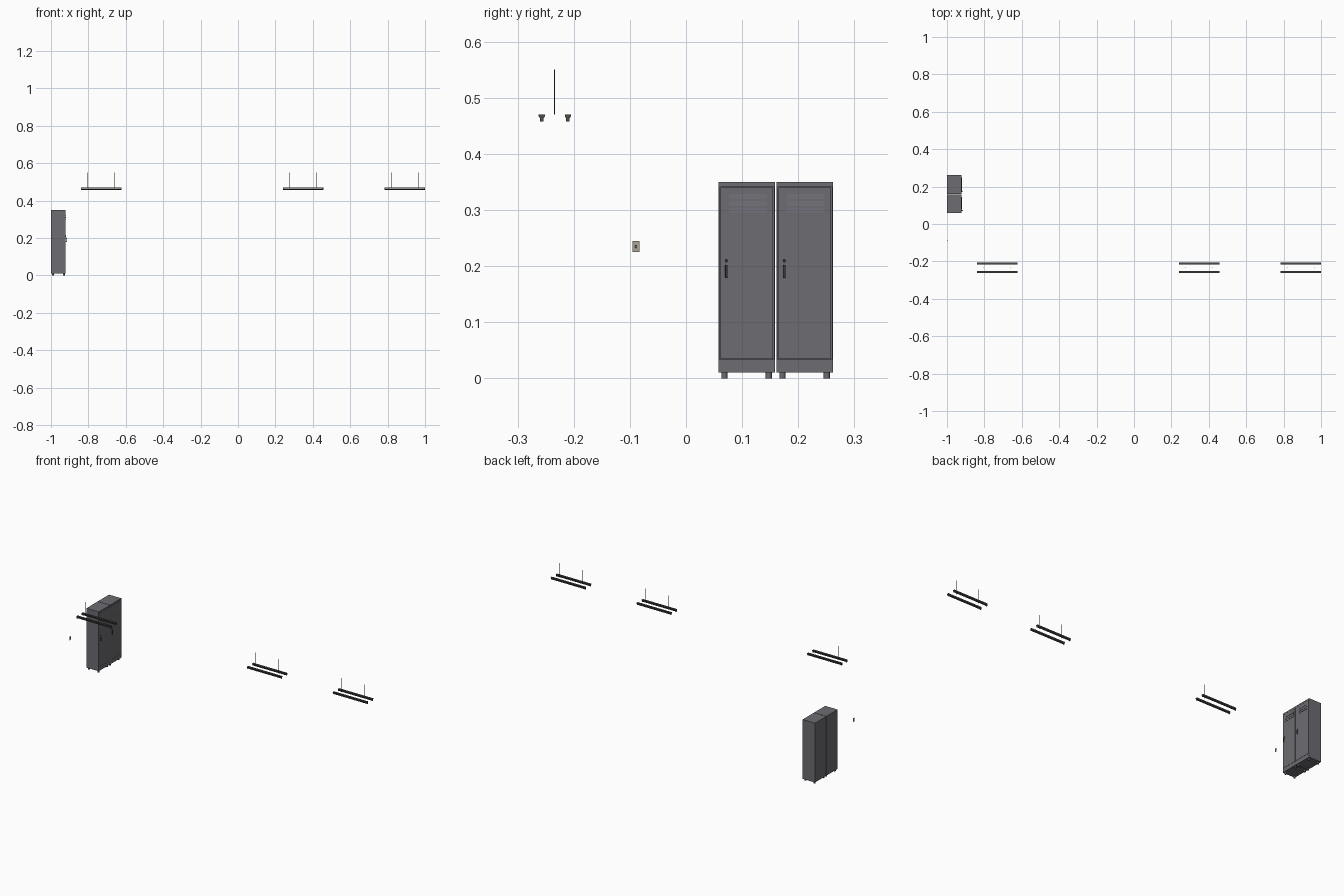
import bpy, bmesh, math
from mathutils import Matrix, Vector

if "Cube" in bpy.data.objects:
    bpy.data.objects.remove(bpy.data.objects["Cube"])


def material(name, rgb):
    m = bpy.data.materials.new(name)
    m.diffuse_color = (*rgb, 1)
    m.use_nodes = True
    m.node_tree.nodes["Principled BSDF"].inputs["Base Color"].default_value = m.diffuse_color
    return m


STEEL = material("steel", (0.15, 0.15, 0.17))
DARK = material("dark", (0.04, 0.04, 0.045))
BEIGE = material("beige", (0.4, 0.37, 0.28))
FIXTURE = material("fixture", (0.07, 0.07, 0.065))


def finish(name, bm, mat, smooth=False):
    bmesh.ops.recalc_face_normals(bm, faces=bm.faces)
    me = bpy.data.meshes.new(name)
    bm.to_mesh(me)
    bm.free()
    me.materials.append(mat)
    ob = bpy.data.objects.new(name, me)
    bpy.context.collection.objects.link(ob)
    if smooth:
        bpy.context.view_layer.objects.active = ob
        ob.select_set(True)
        bpy.ops.object.shade_smooth_by_angle()
        ob.select_set(False)
    return ob


def box(name, x, y, z, mat, bevel=0):
    lo, hi = Vector((x[0], y[0], z[0])), Vector((x[1], y[1], z[1]))
    bm = bmesh.new()
    bmesh.ops.create_cube(bm, size=1, matrix=Matrix.Translation((lo + hi) / 2)
                          @ Matrix.Diagonal((*(hi - lo), 1)))
    if bevel:
        bmesh.ops.bevel(bm, geom=bm.edges[:], offset=bevel, segments=2, profile=0.5, affect='EDGES')
    return finish(name, bm, mat)


def rod(name, a, b, r, mat, n=16):
    a, b = Vector(a), Vector(b)
    rot = (b - a).to_track_quat('Z', 'Y').to_matrix().to_4x4()
    bm = bmesh.new()
    bmesh.ops.create_cone(bm, cap_ends=True, segments=n, radius1=r, radius2=r, depth=(b - a).length,
                          matrix=Matrix.Translation((a + b) / 2) @ rot)
    return finish(name, bm, mat, True)


def extrude(name, pts, vec, mat):
    bm = bmesh.new()
    f = bm.faces.new([bm.verts.new(p) for p in pts])
    new = bmesh.ops.extrude_face_region(bm, geom=[f], use_keep_orig=True)["geom"]
    bmesh.ops.translate(bm, vec=vec, verts=[v for v in new if isinstance(v, bmesh.types.BMVert)])
    return finish(name, bm, mat)


FRONT = -0.922


def locker(y0):
    # carcass with a shallow door recess in the front
    y1 = y0 + 0.101
    body = box("locker_body", (-1, FRONT), (y0, y1), (0.0105, 0.35), STEEL)
    bm = bmesh.new()
    bm.from_mesh(body.data)
    face = max(bm.faces, key=lambda f: f.calc_center_median().x)
    bmesh.ops.inset_region(bm, faces=[face], thickness=0.003)
    for v in face.verts:
        v.co.z = 0.341 if v.co.z > 0.2 else 0.0335
    new = bmesh.ops.extrude_discrete_faces(bm, faces=[face])["faces"][0]
    bmesh.ops.translate(bm, vec=(-0.004, 0, 0), verts=new.verts)
    bm.to_mesh(body.data)
    bm.free()
    # door panel
    box("locker_door", (FRONT - 0.004, FRONT + 0.0003), (y0 + 0.0038, y1 - 0.0038), (0.0343, 0.3402), STEEL)
    # slanted vent louvres
    for z in (0.3200, 0.3075, 0.2955):
        x = FRONT + 0.0002
        extrude("vent_louvre", [(x, y0 + 0.019, z), (x + 0.0015, y0 + 0.019, z), (x, y0 + 0.019, z + 0.009)],
                (0, 0.067, 0), STEEL)
    # handle grip, its posts and the lock
    hy = y0 + 0.014
    box("door_handle", (FRONT + 0.004, FRONT + 0.0065), (hy - 0.0022, hy + 0.0022), (0.179, 0.202), DARK, 0.0007)
    for z in (0.183, 0.198):
        rod("handle_post", (FRONT, hy, z), (FRONT + 0.005, hy, z), 0.0014, DARK)
    rod("door_lock", (FRONT, hy, 0.2095), (FRONT + 0.003, hy, 0.2095), 0.003, DARK)
    # feet
    for x in (-0.99, -0.931):
        for y in (y0 + 0.0105, y1 - 0.0115):
            rod("locker_foot", (x, y, 0), (x, y, 0.0108), 0.0054, STEEL)


for y0 in (0.058, 0.1613):
    locker(y0)

# wall switch
box("switch_plate", (-1, -0.9985), (-0.0955, -0.083), (0.225, 0.245), BEIGE, 0.0004)
extrude("switch_toggle", [(-0.9986, -0.0905, 0.2325), (-0.9955, -0.0905, 0.2365),
                          (-0.9955, -0.0905, 0.238), (-0.9986, -0.0905, 0.2375)], (0, 0.0022, 0), BEIGE)


# hanging twin lamps
HALF = 0.1085


def lamp(cx):
    for cy in (-0.257, -0.2105):
        # folded housing profile
        prof = [(-0.0055, 0.4705), (-0.0055, 0.467), (-0.0035, 0.4635),
                (0.0035, 0.4635), (0.0055, 0.467), (0.0055, 0.4705)]
        extrude("lamp_housing", [(cx - HALF, cy + y, z) for y, z in prof], (2 * HALF, 0, 0), FIXTURE)
        # tube and end sockets
        rod("lamp_tube", (cx - HALF + 0.002, cy, 0.4605), (cx + HALF - 0.002, cy, 0.4605), 0.0028, FIXTURE)
        for s in (-1, 1):
            xs = sorted((cx + s * HALF, cx + s * (HALF - 0.004)))
            box("tube_socket", xs, (cy - 0.003, cy + 0.003), (0.4573, 0.464), FIXTURE)
    # suspension rods
    for s in (-1, 1):
        x = cx + s * 0.0725
        rod("suspension_rod", (x, -0.2345, 0.47), (x, -0.2345, 0.55), 0.0011, FIXTURE, 8)


for cx in (-0.7312, 0.3485, 0.8915):
    lamp(cx)
